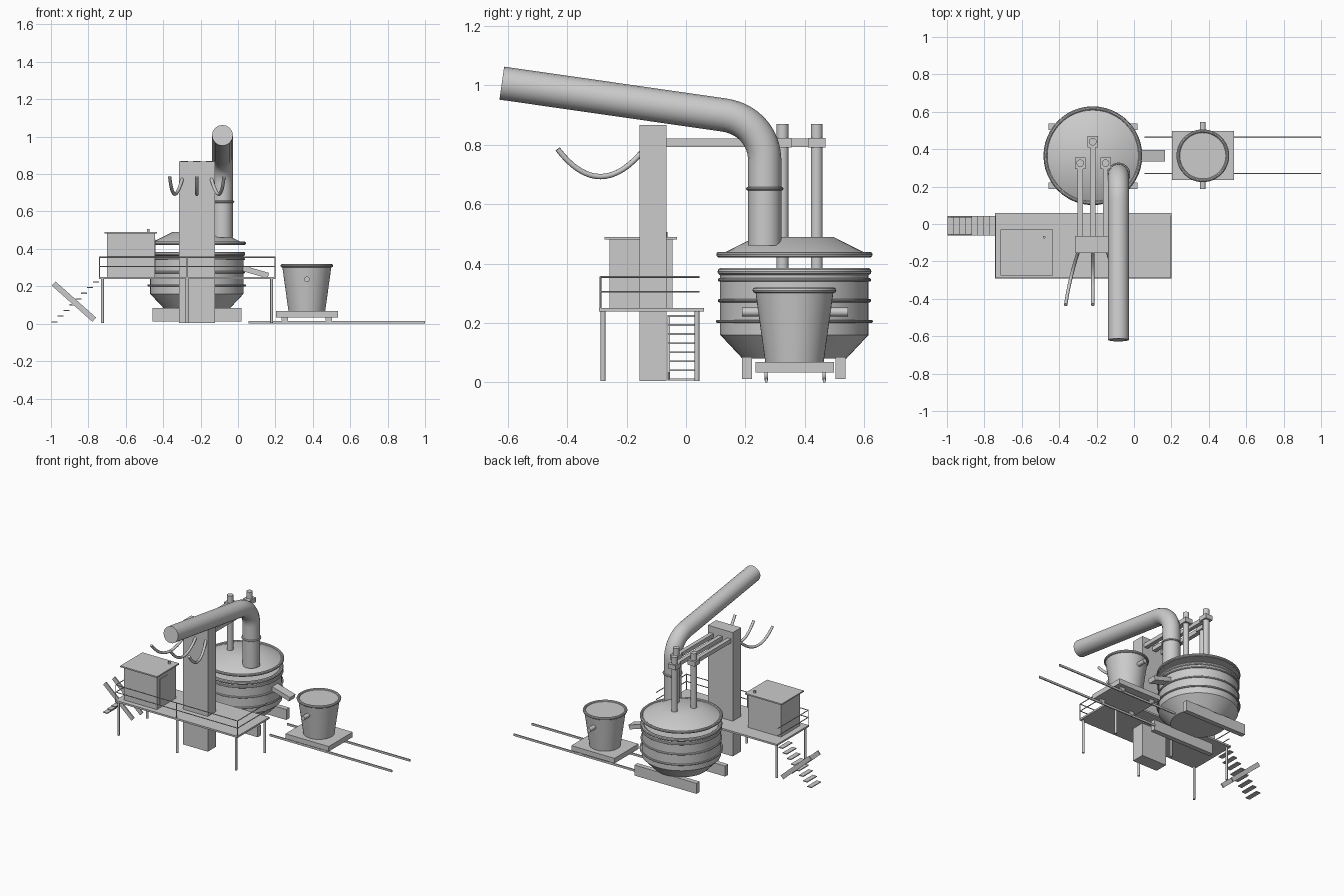
import bpy, bmesh
from math import pi, atan2
from mathutils import Vector

if "Cube" in bpy.data.objects:
    bpy.data.objects.remove(bpy.data.objects["Cube"], do_unlink=True)

grey = bpy.data.materials.new("plain_grey")
grey.use_nodes = True
COLOUR = (0.6, 0.6, 0.6, 1)
grey.diffuse_color = COLOUR
grey.node_tree.nodes["Principled BSDF"].inputs["Base Color"].default_value = COLOUR


def finish(name, smooth=True):
    ob = bpy.context.object
    ob.name = name
    ob.data.materials.append(grey)
    if smooth:
        bpy.ops.object.shade_smooth_by_angle()
    return ob


def box(name, x, y, z, tilt=0):
    """Box between (min, max) pairs, tilted about y."""
    centre = [(a + b) / 2 for a, b in (x, y, z)]
    bpy.ops.mesh.primitive_cube_add(size=1, location=centre, rotation=(0, tilt, 0))
    bpy.context.object.scale = [b - a for a, b in (x, y, z)]
    return finish(name, False)


def rod(name, a, b, r, sides=16):
    """Capped cylinder from point a to point b."""
    a, b = Vector(a), Vector(b)
    bpy.ops.mesh.primitive_cylinder_add(vertices=sides, radius=r, depth=(b - a).length,
                                        location=(a + b) / 2)
    bpy.context.object.rotation_euler = (b - a).to_track_quat('Z', 'Y').to_euler()
    return finish(name)


def ring(name, centre, z, major, minor):
    bpy.ops.mesh.primitive_torus_add(location=(*centre, z), major_radius=major, minor_radius=minor,
                                     major_segments=48, minor_segments=10)
    return finish(name)


def lathe(name, centre, profile, sides=48):
    """Solid of revolution from (radius, height) points, capped at both ends."""
    bm = bmesh.new()
    rows = []
    for r, z in profile:
        rows.append(bmesh.ops.create_circle(bm, segments=sides, radius=r)["verts"])
        for v in rows[-1]:
            v.co.z = z
    for low, high in zip(rows, rows[1:]):
        for i in range(sides):
            j = (i + 1) % sides
            bm.faces.new((low[i], low[j], high[j], high[i]))
    bm.faces.new(rows[0])
    bm.faces.new(rows[-1])
    bmesh.ops.recalc_face_normals(bm, faces=bm.faces)
    mesh = bpy.data.meshes.new(name)
    bm.to_mesh(mesh)
    bm.free()
    ob = bpy.data.objects.new(name, mesh)
    ob.location = (*centre, 0)
    bpy.context.collection.objects.link(ob)
    bpy.ops.object.select_all(action='DESELECT')
    bpy.context.view_layer.objects.active = ob
    ob.select_set(True)
    return finish(name)


def tube(name, points, r):
    """Round tube along (position, left handle, right handle) points."""
    cu = bpy.data.curves.new(name, 'CURVE')
    cu.dimensions = '3D'
    cu.bevel_depth, cu.bevel_resolution = r, 6
    cu.resolution_u, cu.use_fill_caps = 16, True
    sp = cu.splines.new('BEZIER')
    sp.bezier_points.add(len(points) - 1)
    for p, (co, left, right) in zip(sp.bezier_points, points):
        p.co, p.handle_left, p.handle_right = co, left, right
    ob = bpy.data.objects.new(name, cu)
    bpy.context.collection.objects.link(ob)
    bpy.ops.object.select_all(action='DESELECT')
    bpy.context.view_layer.objects.active = ob
    ob.select_set(True)
    bpy.ops.object.convert(target='MESH')
    return finish(name)


# Furnace vessel, hoops and roof
F = (-0.22, 0.365)
lathe("furnace_shell", F, [(0.175, 0.08), (0.25, 0.16), (0.25, 0.375)])
ring("furnace_rim", F, 0.373, 0.247, 0.012)
for z, r in ((0.345, 0.252), (0.275, 0.252), (0.205, 0.258)):
    ring("furnace_hoop", F, z, r, 0.006)
lathe("furnace_roof", F, [(0.25, 0.42), (0.25, 0.43), (0.13, 0.49)])
ring("roof_rim", F, 0.43, 0.253, 0.01)
for y in (0.205, 0.52):
    box("cradle_beam", (-0.457, 0.02), (y - 0.017, y + 0.017), (0.012, 0.085))
box("pouring_spout", (0.02, 0.165), (0.335, 0.395), (0.262, 0.292), 0.28)

# Mast, electrodes, arms and slack cables
box("mast", (-0.315, -0.123), (-0.156, -0.065), (0.005, 0.867))
for side, y in ((-1, 0.325), (0, 0.44), (1, 0.325)):
    x = -0.22 + side * 0.068
    rod("electrode", (x, y, 0.3), (x, y, 0.87), 0.02, 24)
    box("electrode_clamp", (x - 0.028, x + 0.028), (y - 0.03, y + 0.03), (0.79, 0.822))
    box("electrode_arm", (x - 0.014, x + 0.014), (-0.07, y), (0.792, 0.82))
    start, mid, end = ((-0.22 + side * dx, cy, cz) for dx, cy, cz in
                       ((0.075, -0.14, 0.785), (0.125, -0.29, 0.6), (0.145, -0.432, 0.785)))
    a, m, b = Vector(start), Vector(mid), Vector(end)
    tube("cable", [(a, a, a.lerp(m, 2 / 3)), (b, b.lerp(m, 2 / 3), b)], 0.009)

# Exhaust duct with elbow
px = -0.083
tube("exhaust_duct", [
    ((px, 0.265, 0.46), (px, 0.265, 0.45), (px, 0.265, 0.55)),
    ((px, 0.265, 0.745), (px, 0.265, 0.65), (px, 0.265, 0.825)),
    ((px, 0.127, 0.9), (px, 0.21, 0.888), (px, 0, 0.918)),
    ((px, -0.62, 1.007), (px, -0.5, 0.99), (px, -0.7, 1.02))], 0.056)
ring("duct_flange", (px, 0.265), 0.652, 0.057, 0.006)

# Working platform with legs and railing
X0, X1, Y0, Y1 = -0.742, 0.2, -0.292, 0.06
box("platform_deck", (X0, X1), (Y0, Y1), (0.238, 0.25))
for x in (-0.725, -0.272, 0.18):
    for y in (-0.279, 0.037):
        rod("platform_leg", (x, y, 0.005), (x, y, 0.24), 0.008)
    rx = x + (x > 0) * 0.018 - (x < -0.5) * 0.015
    rod("rail_post", (rx, -0.288, 0.25), (rx, -0.288, 0.357), 0.003, 8)
for z in (0.305, 0.355):
    rod("front_rail", (X0, -0.288, z), (X1, -0.288, z), 0.003, 8)
    for x in (X0 + 0.002, X1 - 0.002):
        rod("end_rail", (x, -0.288, z), (x, 0.045, z), 0.003, 8)

# Control cabin
box("cabin", (-0.7, -0.445), (-0.257, -0.045), (0.25, 0.482))
box("cabin_roof", (-0.715, -0.432), (-0.275, -0.03), (0.481, 0.49))
box("cabin_window", (-0.446, -0.442), (-0.227, -0.14), (0.27, 0.45))
rod("roof_knob", (-0.48, -0.07, 0.48), (-0.48, -0.07, 0.506), 0.007)

# Stairs
for i in range(8):
    x, z = -0.98 + i * 0.0315, 0.01 + i * 0.0305
    box("stair_tread", (x - 0.016, x + 0.016), (-0.062, 0.043), (z - 0.003, z + 0.003))
slope = atan2(0.2, 0.225)
for y in (-0.062, 0.035):
    box("stair_stringer", (-1.022, -0.732), (y, y + 0.008), (0.103, 0.133), slope)

# Track, cart and ladle
for y in (0.27, 0.465):
    box("track_rail", (0.055, 1), (y - 0.004, y + 0.004), (0, 0.014))
    for x in (0.25, 0.485):
        rod("cart_wheel", (x, y - 0.006, 0.025), (x, y + 0.006, 0.025), 0.018)
box("cart_bed", (0.202, 0.535), (0.234, 0.498), (0.033, 0.068))
L = (0.368, 0.365)
lathe("ladle", L, [(0.098, 0.066), (0.132, 0.31)])
ring("ladle_rim", L, 0.31, 0.132, 0.009)
rod("ladle_trunnion", (0.368, 0.188, 0.237), (0.368, 0.545, 0.237), 0.015)
